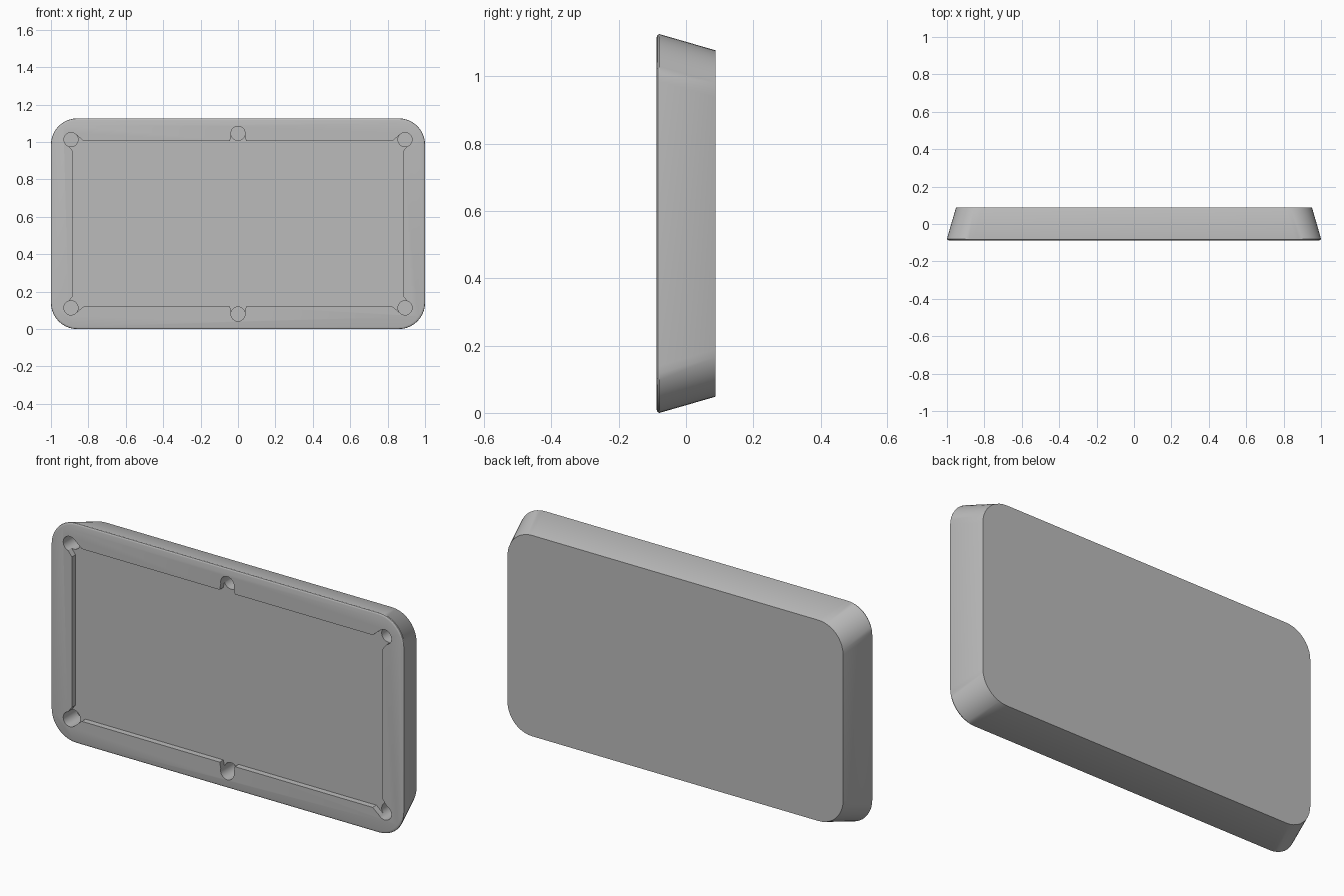
import bpy, bmesh, math
from mathutils import Matrix

old = bpy.data.objects.get("Cube")
if old:
    bpy.data.objects.remove(old, do_unlink=True)

MID_Z = 0.563          # height of the table's centre
FRONT, BACK = -0.087, 0.087
FIELD_DEPTH = 0.03
POCKET_DEPTH = 0.11

grey = bpy.data.materials.new("plain grey")
grey.use_nodes = True
grey.diffuse_color = (0.5, 0.5, 0.5, 1)
grey.node_tree.nodes["Principled BSDF"].inputs["Base Color"].default_value = (0.5, 0.5, 0.5, 1)


def make_object(name, bm):
    bmesh.ops.recalc_face_normals(bm, faces=bm.faces[:])
    mesh = bpy.data.meshes.new(name)
    bm.to_mesh(mesh)
    bm.free()
    mesh.materials.append(grey)
    obj = bpy.data.objects.new(name, mesh)
    bpy.context.collection.objects.link(obj)
    return obj


def loft(bm, sections):
    """Skin a list of (y, outline) sections and cap both ends."""
    rings = [[bm.verts.new((x, y, MID_Z + z)) for x, z in outline] for y, outline in sections]
    n = len(rings[0])
    for a, b in zip(rings, rings[1:]):
        for i in range(n):
            j = (i + 1) % n
            bm.faces.new((a[i], a[j], b[j], b[i]))
    bm.faces.new(rings[0])
    bm.faces.new(rings[-1][::-1])


def rounded_rect(inset, radius=0.14, steps=10):
    cx, cz = 1 - inset - radius, MID_Z - inset - radius
    points = []
    for k, (sx, sz) in enumerate(((1, 1), (-1, 1), (-1, -1), (1, -1))):
        for i in range(steps + 1):
            a = math.pi / 2 * (k + i / steps)
            points.append((sx * cx + radius * math.cos(a), sz * cz + radius * math.sin(a)))
    return points


# Tapered body with a softened front rim
bm = bmesh.new()
loft(bm, [(FRONT, rounded_rect(0.009)), (-0.0855, rounded_rect(0.004)),
          (-0.083, rounded_rect(0.001)), (-0.079, rounded_rect(0.0)),
          (BACK, rounded_rect(0.048))])
body = make_object("table_body", bm)

# Playing field cutter: a quarter outline with pocket mouths, mirrored
quarter = [(0.036, 0.478), (0.043, 0.442), (0.825, 0.442),
           (0.868, 0.478), (0.928, 0.445), (0.882, 0.386)]
right_half = quarter + [(x, -z) for x, z in reversed(quarter)]
outline = right_half + [(-x, z) for x, z in reversed(right_half)]
bm = bmesh.new()
loft(bm, [(FRONT - 0.1, outline), (FRONT + FIELD_DEPTH, outline)])
field_cutter = make_object("field_cutter", bm)

# Pocket cutters: four corners and two middles
bm = bmesh.new()
for x, z in ((-0.893, 0.45), (0, 0.483), (0.893, 0.45)):
    for side in (-1, 1):
        place = Matrix.Translation((x, FRONT + POCKET_DEPTH - 0.15, MID_Z + side * z))
        bmesh.ops.create_cone(bm, cap_ends=True, segments=32, radius1=0.038, radius2=0.038,
                              depth=0.3, matrix=place @ Matrix.Rotation(math.pi / 2, 4, "X"))
pocket_cutter = make_object("pocket_cutter", bm)

# Carve the field and pockets, then drop the cutters
bpy.context.view_layer.objects.active = body
body.select_set(True)
for cutter in (field_cutter, pocket_cutter):
    cutter.hide_render = True
    mod = body.modifiers.new("carve", "BOOLEAN")
    mod.operation = "DIFFERENCE"
    mod.solver = "EXACT"
    mod.object = cutter
    bpy.ops.object.modifier_apply(modifier=mod.name)
    bpy.data.objects.remove(cutter, do_unlink=True)

bpy.ops.object.shade_smooth_by_angle(angle=math.radians(35))
